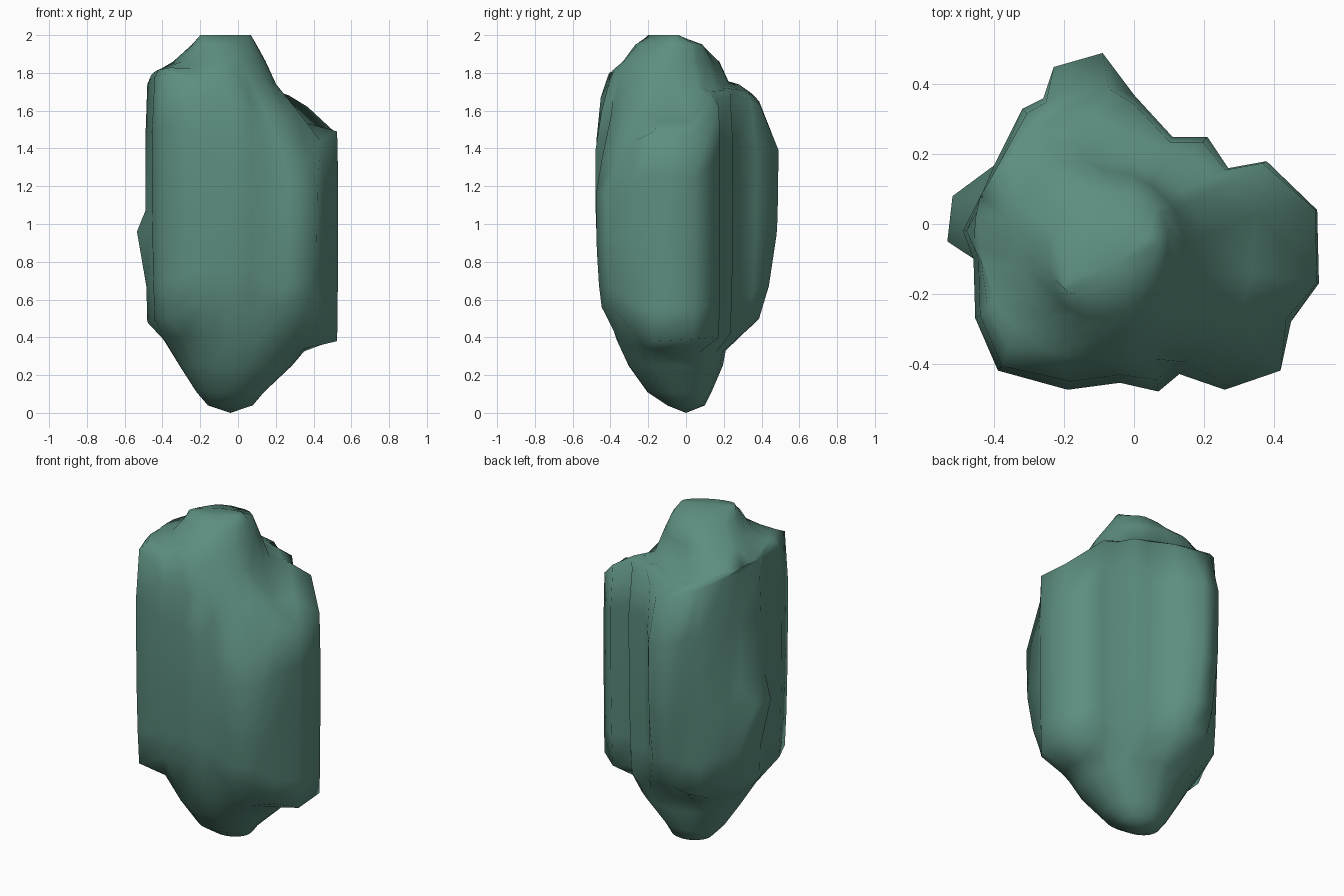
import bpy
import bmesh
from math import atan2, cos, sin
from mathutils import Vector

cube = bpy.data.objects.get("Cube")
if cube:
    bpy.data.objects.remove(cube, do_unlink=True)

# Upright ribs around the boulder:
# x, y, lower shoulder height, upper shoulder height, narrowing at both shoulders
RIBS = [
    (.525, .04, .39, 1.48, .99), (.38, .18, .4, 1.62, .97), (.27, .16, .42, 1.66, .97),
    (.21, .25, .42, 1.67, .94), (.11, .25, .42, 1.69, .94), (0, .37, .46, 1.66, .93),
    (-.09, .49, .5, 1.64, .79), (-.23, .45, .5, 1.65, .86), (-.26, .36, .46, 1.69, .97),
    (-.32, .33, .45, 1.7, .96), (-.4, .17, .48, 1.74, .97), (-.43, .1, .48, 1.74, .97),
    (-.49, -.02, .48, 1.74, .98), (-.46, -.1, .48, 1.76, .97), (-.455, -.27, .5, 1.78, .97),
    (-.39, -.42, .5, 1.8, .97), (-.19, -.475, .6, 1.67, .95), (-.04, -.455, .6, 1.65, .95),
    (.07, -.48, .62, 1.6, .93), (.13, -.43, .6, 1.52, .93), (.26, -.475, .56, 1.34, .94),
    (.42, -.42, .54, 1.34, .88), (.45, -.28, .42, 1.44, .97), (.53, -.17, .38, 1.49, .99),
]
# Corner protruding from the right wall and hollow behind the left rim, by rib number
CORNER = {11: (-.52, .08, .96), 12: (-.535, -.05, .96)}
HOLLOW = {0: (.35, .03, 1.54), 23: (.34, -.14, 1.54)}


def ellipse_ring(bm, cx, cy, rx, ry, z, lean=0, twist=0, bulge=0):
    """Oval ring lined up with the ribs: leaning, skewed or fuller at the back right."""
    ring = []
    for rib in RIBS:
        a = atan2(rib[1] + .05, rib[0])
        c, s = cos(a), sin(a)
        full = 1 + bulge * max(0, s - c - 1)
        ring.append(bm.verts.new((cx + rx * c * full,
                                  cy + ry * s * full + twist * c,
                                  z - lean * (c + s))))
    return ring


def rib_ring(bm, blend, fullness):
    """Ring through the ribs, between their lower and upper shoulders."""
    ring = []
    for x, y, low, high, narrow in RIBS:
        s = narrow + (1 - narrow) * fullness
        ring.append(bm.verts.new((x * s, y * s, low + (high - low) * blend)))
    return ring


def halfway_ring(bm, lower, upper):
    """Ring midway between two others, slightly raised to round the shoulder."""
    lift = Vector((0, 0, .015))
    return [bm.verts.new((p.co + q.co) / 2 + lift) for p, q in zip(lower, upper)]


def move_points(ring, targets):
    for rib, position in targets.items():
        ring[rib].co = position


def bridge(bm, lower, upper):
    count = len(lower)
    for i in range(count):
        j = (i + 1) % count
        bm.faces.new((lower[i], lower[j], upper[j], upper[i]))


def close_end(bm, ring, point):
    tip = bm.verts.new(point)
    for i, vert in enumerate(ring):
        bm.faces.new((vert, ring[(i + 1) % len(ring)], tip))


# Boulder body: rounded foot, ribbed walls, leaning domed crown
bm = bmesh.new()
foot = [
    ellipse_ring(bm, -.04, 0, .12, .1, .04),
    ellipse_ring(bm, -.04, -.035, .18, .17, .11),
    ellipse_ring(bm, -.01, -.055, .3, .25, .25),
    ellipse_ring(bm, -.02, -.08, .375, .29, .36, lean=.03),
]
middle = rib_ring(bm, .39, .9)
move_points(middle, CORNER)
rim = rib_ring(bm, 1, 0)
walls = [
    rib_ring(bm, 0, 0),
    rib_ring(bm, .15, .5),
    middle,
    rib_ring(bm, .47, .95),
    rib_ring(bm, .78, 1),
    rim,
]
crown = [
    ellipse_ring(bm, -.11, -.09, .32, .3, 1.77, lean=.04, bulge=.5),
    ellipse_ring(bm, -.085, -.09, .235, .245, 1.86, bulge=.6),
    ellipse_ring(bm, -.07, -.09, .17, .175, 1.95, twist=.04, bulge=.3),
    ellipse_ring(bm, -.065, -.12, .135, .055, 2, twist=.06),
]
shoulder = halfway_ring(bm, rim, crown[0])
move_points(shoulder, HOLLOW)

rings = foot + walls + [shoulder] + crown
for lower, upper in zip(rings, rings[1:]):
    bridge(bm, lower, upper)
close_end(bm, rings[0], (-.04, 0, 0))
close_end(bm, rings[-1], (-.065, -.12, 2))
bmesh.ops.recalc_face_normals(bm, faces=bm.faces)
for face in bm.faces:
    face.smooth = True

mesh = bpy.data.meshes.new("boulder")
bm.to_mesh(mesh)
bm.free()
boulder = bpy.data.objects.new("boulder", mesh)
bpy.context.collection.objects.link(boulder)

# Single stone colour
stone = bpy.data.materials.new("grey_green_stone")
stone.use_nodes = True
colour = (.11, .27, .215, 1)
stone.diffuse_color = colour
for node in stone.node_tree.nodes:
    if node.type == "BSDF_PRINCIPLED":
        node.inputs["Base Color"].default_value = colour
mesh.materials.append(stone)
